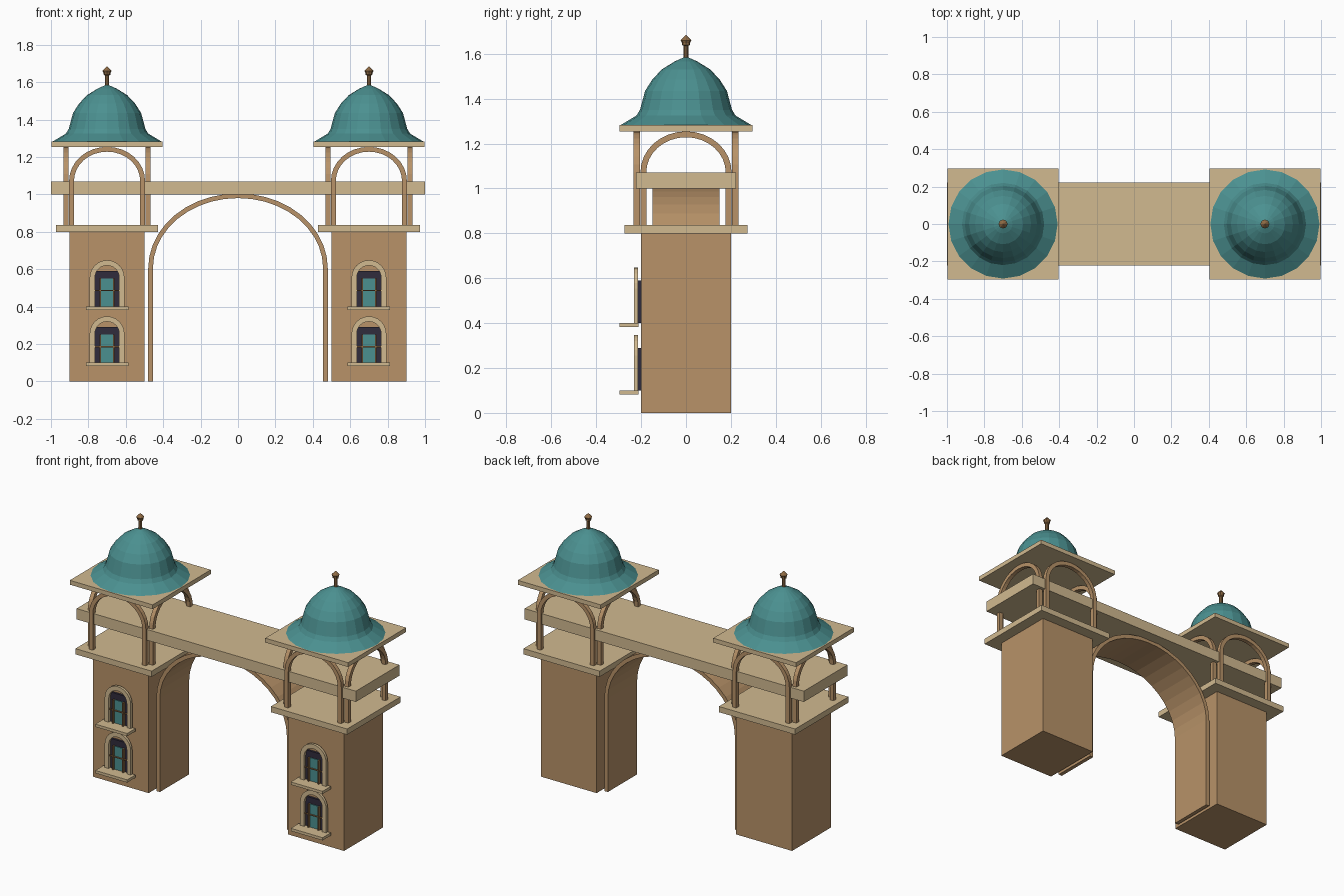
import bpy, bmesh, math
from mathutils import Matrix

if "Cube" in bpy.data.objects:
    bpy.data.objects.remove(bpy.data.objects["Cube"])


def material(name, rgb):
    m = bpy.data.materials.new(name)
    m.diffuse_color = (*rgb, 1)
    m.use_nodes = True
    m.node_tree.nodes["Principled BSDF"].inputs["Base Color"].default_value = m.diffuse_color
    return m


BROWN = material("brown_stone", (0.48, 0.29, 0.14))
TAN = material("tan_stone", (0.64, 0.49, 0.28))
TEAL = material("teal", (0.07, 0.28, 0.28))
DARK = material("dark_recess", (0.03, 0.025, 0.045))
BRONZE = material("bronze", (0.28, 0.15, 0.06))


def finish(name, bm, mat):
    bmesh.ops.recalc_face_normals(bm, faces=bm.faces)
    me = bpy.data.meshes.new(name)
    bm.to_mesh(me)
    bm.free()
    me.materials.append(mat)
    ob = bpy.data.objects.new(name, me)
    bpy.context.collection.objects.link(ob)
    return ob


def box(name, x0, x1, y0, y1, z0, z1, mat):
    bm = bmesh.new()
    bmesh.ops.create_cube(bm, size=1)
    bmesh.ops.scale(bm, vec=(x1 - x0, y1 - y0, z1 - z0), verts=bm.verts)
    bmesh.ops.translate(bm, vec=((x0 + x1) / 2, (y0 + y1) / 2, (z0 + z1) / 2), verts=bm.verts)
    return finish(name, bm, mat)


def arch(name, half, rise, t, z0, spring, y0, y1, n, mat, turn=0, cx=0):
    """Open arch band of thickness t, extruded from y0 to y1, turned about z."""
    def outline(a, b):
        pts = [(a, z0)]
        pts += [(a * math.cos(math.pi * i / n), spring + b * math.sin(math.pi * i / n)) for i in range(n + 1)]
        return pts + [(-a, z0)]
    outer, inner = outline(half, rise), outline(half - t, rise - t)
    bm = bmesh.new()
    rows = [[bm.verts.new((x, y, z)) for x, z in line]
            for line, y in ((outer, y0), (outer, y1), (inner, y1), (inner, y0))]
    for k in range(4):
        a, b = rows[k], rows[(k + 1) % 4]
        for i in range(len(a) - 1):
            bm.faces.new((a[i], a[i + 1], b[i + 1], b[i]))
    for end in (0, -1):
        bm.faces.new([r[end] for r in rows])
    bmesh.ops.transform(bm, matrix=Matrix.Translation((cx, 0, 0)) @ Matrix.Rotation(turn, 4, 'Z'), verts=bm.verts)
    return finish(name, bm, mat)


def lathe(name, profile, n, cx, mat):
    bm = bmesh.new()
    vs = [bm.verts.new((r, 0, z)) for r, z in profile]
    es = [bm.edges.new(p) for p in zip(vs, vs[1:])]
    bmesh.ops.spin(bm, geom=vs + es, axis=(0, 0, 1), cent=(0, 0, 0), angle=2 * math.pi, steps=n)
    bmesh.ops.remove_doubles(bm, verts=bm.verts, dist=1e-5)
    bmesh.ops.translate(bm, vec=(cx, 0, 0), verts=bm.verts)
    return finish(name, bm, mat)


DOME = [(0, 1.28), (0.295, 1.28), (0.22, 1.325), (0.205, 1.35), (0.182, 1.435),
        (0.15, 1.485), (0.108, 1.53), (0.05, 1.566), (0, 1.588)]
FINIAL = [(0, 1.57), (0.011, 1.57), (0.011, 1.635), (0.018, 1.64), (0.018, 1.647),
          (0.024, 1.66), (0, 1.684)]

# central gateway arch and the bridge across both towers
arch("gateway_arch", 0.48, 0.40, 0.025, 0, 0.605, -0.15, 0.15, 20, BROWN)
box("bridge_beam", -1, 1, -0.223, 0.223, 1.0, 1.07, TAN)

for side, cx in (("left", -0.7), ("right", 0.7)):
    # tower shaft and ledges
    box(side + "_tower", cx - 0.2, cx + 0.2, -0.2, 0.2, 0, 0.8, BROWN)
    box(side + "_ledge", cx - 0.273, cx + 0.273, -0.273, 0.273, 0.8, 0.837, TAN)
    box(side + "_roof_slab", cx - 0.297, cx + 0.297, -0.297, 0.297, 1.254, 1.282, TAN)

    # four belfry arches
    for k in range(4):
        arch(f"{side}_belfry_arch_{k}", 0.203, 0.182, 0.026, 0.837, 1.072,
             -0.233, -0.206, 16, BROWN, k * math.pi / 2, cx)

    # dome and finial
    lathe(side + "_dome", DOME, 20, cx, TEAL)
    lathe(side + "_finial", FINIAL, 8, cx, BRONZE)

    # two windows on the front face
    for floor, z in (("lower", 0.1), ("upper", 0.4)):
        w = f"{side}_{floor}_window"
        arch(w + "_frame", 0.093, 0.093, 0.028, z, z + 0.155, -0.231, -0.214, 12, TAN, 0, cx)
        box(w + "_sill", cx - 0.114, cx + 0.114, -0.297, -0.212, z - 0.018, z, TAN)
        box(w + "_recess", cx - 0.066, cx + 0.066, -0.214, -0.2, z, z + 0.19, DARK)
        box(w + "_glass", cx - 0.037, cx + 0.037, -0.219, -0.213, z, z + 0.15, TEAL)
        box(w + "_crossbar", cx - 0.065, cx + 0.065, -0.229, -0.222, z + 0.082, z + 0.088, BRONZE)
        for s in (-1, 1):
            mx = cx + s * 0.036
            box(f"{w}_mullion_{s}", mx - 0.004, mx + 0.004, -0.232, -0.213, z, z + 0.152, BRONZE)
